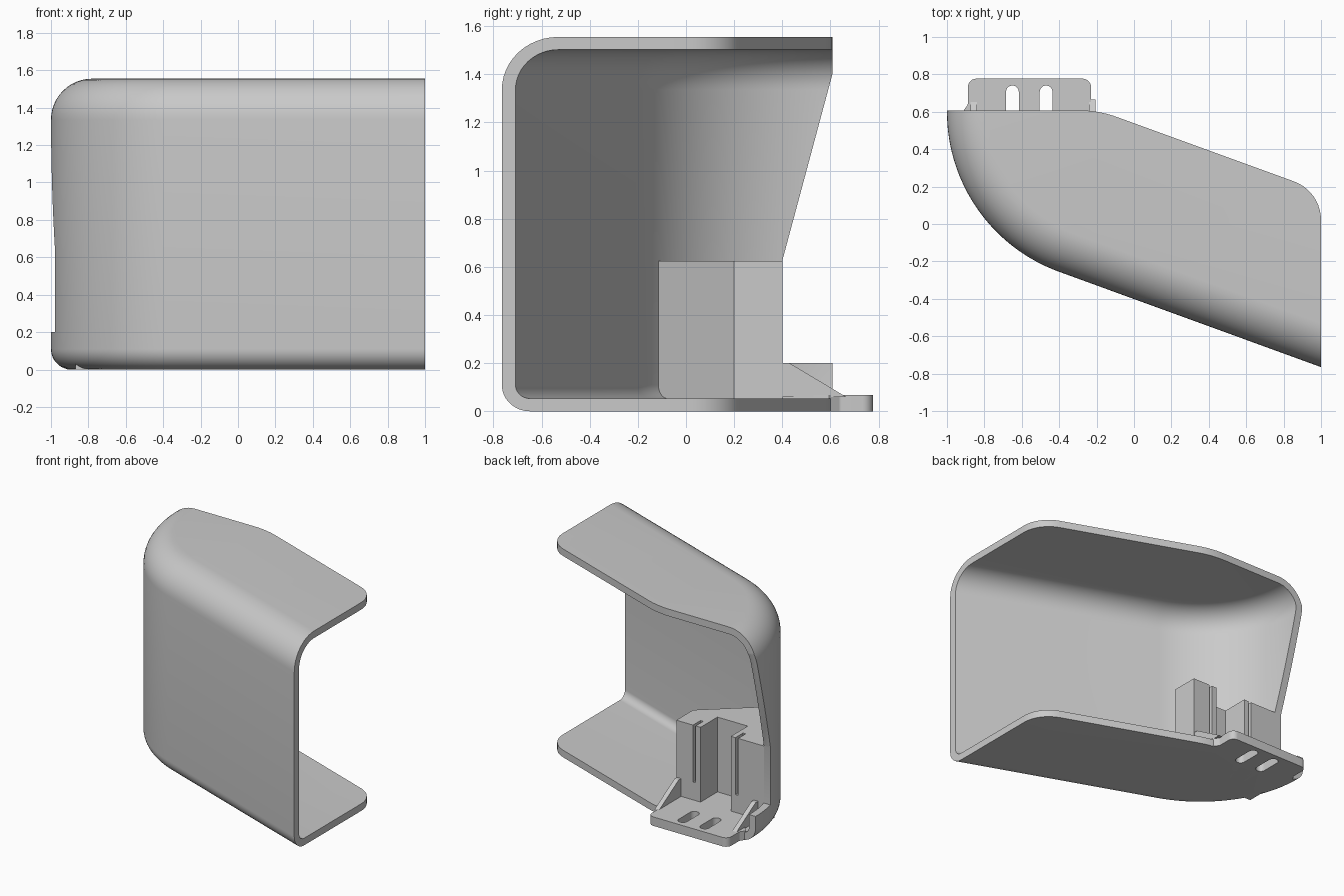
import bpy, bmesh
from math import sin, cos, tan, pi, radians
from mathutils import Vector

if "Cube" in bpy.data.objects:
    bpy.data.objects.remove(bpy.data.objects["Cube"], do_unlink=True)

# Single grey plastic
grey = bpy.data.materials.new("grey_plastic")
grey.use_nodes = True
grey.diffuse_color = (0.59, 0.59, 0.59, 1)
grey.node_tree.nodes["Principled BSDF"].inputs["Base Color"].default_value = (0.59, 0.59, 0.59, 1)

HEIGHT, WALL, RADIUS = 1.555, 0.053, 0.91
CENTRE = Vector((-0.09, 0.6))


def make(name, bm):
    bmesh.ops.recalc_face_normals(bm, faces=bm.faces)
    mesh = bpy.data.meshes.new(name)
    bm.to_mesh(mesh)
    bm.free()
    mesh.materials.append(grey)
    ob = bpy.data.objects.new(name, mesh)
    bpy.context.collection.objects.link(ob)
    return ob


def loft(name, rings):
    """Solid skinned through equal-length rings of 3D points."""
    bm = bmesh.new()
    loops = [[bm.verts.new(p) for p in ring] for ring in rings]
    n = len(loops[0])
    for a, b in zip(loops, loops[1:]):
        for i in range(n):
            j = (i + 1) % n
            bm.faces.new((a[i], a[j], b[j], b[i]))
    bm.faces.new(loops[0])
    bm.faces.new(loops[-1])
    return make(name, bm)


def plan(name, pts, z0, z1):
    return loft(name, [[(x, y, z) for x, y in pts] for z in (z0, z1)])


def side(name, pts, x0, x1):
    return loft(name, [[(x, y, z) for y, z in pts] for x in (x0, x1)])


def box(name, x0, x1, y0, y1, z0, z1):
    return plan(name, [(x0, y0), (x1, y0), (x1, y1), (x0, y1)], z0, z1)


def rounded(corners, steps=10):
    """Polygon from (x, y, radius) corners."""
    out = []
    for i, (x, y, r) in enumerate(corners):
        p = Vector((x, y))
        if r == 0:
            out.append(p)
            continue
        a = (Vector(corners[i - 1][:2]) - p).normalized()
        b = (Vector(corners[(i + 1) % len(corners)][:2]) - p).normalized()
        half = a.angle(b) / 2
        c = p + (a + b).normalized() * (r / sin(half))
        s, e = p + a * (r / tan(half)) - c, p + b * (r / tan(half)) - c
        for k in range(steps + 1):
            t, sweep = k / steps, pi - 2 * half
            out.append(c + (s * sin((1 - t) * sweep) + e * sin(t * sweep)) / sin(sweep))
    return out


def boolean(ob, tool, op):
    mod = ob.modifiers.new("cut", "BOOLEAN")
    mod.object, mod.operation, mod.solver = tool, op, "EXACT"
    deps = bpy.context.evaluated_depsgraph_get()
    mesh = bpy.data.meshes.new_from_object(ob.evaluated_get(deps))
    ob.modifiers.clear()
    ob.data = mesh


def arc(r, start, end, steps):
    for k in range(steps + 1):
        t = radians(start + (end - start) * k / steps)
        yield CENTRE + Vector((cos(t), sin(t))) * r


def hull(name, inset):
    """Curved body with rounded top and bottom edges, shrunk by inset."""
    rb, rt, levels = 0.11 - inset, 0.22 - inset, []
    for k in range(13):
        t = pi / 2 * k / 12
        levels.append((rb * (1 - sin(t)), inset + rb * (1 - cos(t))))
    for k in range(13):
        t = pi / 2 * k / 12
        levels.append((rt * (1 - cos(t)), HEIGHT - inset - rt * (1 - sin(t))))
    rings = []
    for d, z in levels:
        pts = list(arc(RADIUS - inset - d, 180, 250, 32))
        pts.insert(0, Vector((pts[0].x, 1.3)))
        pts.append(pts[-1] + Vector((cos(radians(20)), -sin(radians(20)))) * 2.2)
        pts.append(Vector((1.8, 1.3)))
        rings.append([(p.x, p.y, z) for p in pts])
    return loft(name, rings)


# Shell: hollow body trimmed to the plan outline and the slanted rear edge
shell = hull("shell", 0)
outline = rounded([(-1.2, 0.608, 0), (-1.2, -1.2, 0), (1, -1.2, 0),
                   (1, 0.175, 0.22), (-0.19, 0.608, 0.6)])
tools = [
    (hull("inner_cutter", WALL), "DIFFERENCE"),
    (plan("outline_cutter", outline, -0.3, 2), "INTERSECT"),
    (side("edge_cutter", [(0.608, 1.4), (0.4, 0.625), (0.4, 0.2), (0.9, 0.2), (0.9, 1.4)],
          -1.3, -0.7), "DIFFERENCE"),
]
for tool, op in tools:
    boolean(shell, tool, op)

# Connector block against the curved wall, with an open pocket and two slits
block_plan = [Vector((-0.2, 0.4)), Vector((-0.2, 0.2))]
block_plan += list(arc(0.885, 236, 193.1, 16))
block = plan("connector_block", block_plan, 0.045, 0.625)
pocket = box("pocket_cutter", -0.65, -0.40, 0.2, 0.6, 0.067, 0.8)
tools.append((pocket, ""))
boolean(block, pocket, "DIFFERENCE")
for x in (-0.36, -0.71):
    slit = box("slit_cutter", x, x + 0.022, 0.31, 0.6, 0.2, 0.8)
    tools.append((slit, ""))
    boolean(block, slit, "DIFFERENCE")

# Mounting flange
flange = plan("mounting_flange", rounded([
    (-0.87, 0.2, 0), (-0.23, 0.2, 0), (-0.2, 0.595, 0), (-0.23, 0.64, 0.02),
    (-0.23, 0.777, 0.045), (-0.888, 0.777, 0.045), (-0.888, 0.64, 0.02),
    (-0.915, 0.6, 0), (-0.87, 0.55, 0)]), 0, 0.067)

# Screw slots through flange and floor
for x in (-0.65, -0.47):
    w = 0.034
    slot = plan("slot_cutter", rounded([
        (x - w, 0.54, w * 0.99), (x + w, 0.54, w * 0.99),
        (x + w, 0.74, w * 0.99), (x - w, 0.74, w * 0.99)]), -0.2, 0.15)
    tools.append((slot, ""))
    for part in (flange, shell):
        boolean(part, slot, "DIFFERENCE")

# Triangular gussets
gusset = [(0.38, 0.2), (0.43, 0.2), (0.665, 0.06), (0.38, 0.06)]
parts = [shell, block, flange]
for name, x in (("right_gusset", -0.875), ("left_gusset", -0.24)):
    parts.append(side(name, gusset, x, x + 0.035))

for tool, _ in tools:
    bpy.data.objects.remove(tool, do_unlink=True)

# Smooth curved surfaces, sharp edges kept
bpy.ops.object.select_all(action="DESELECT")
for part in parts:
    part.select_set(True)
bpy.context.view_layer.objects.active = shell
bpy.ops.object.shade_smooth_by_angle(angle=radians(30))
